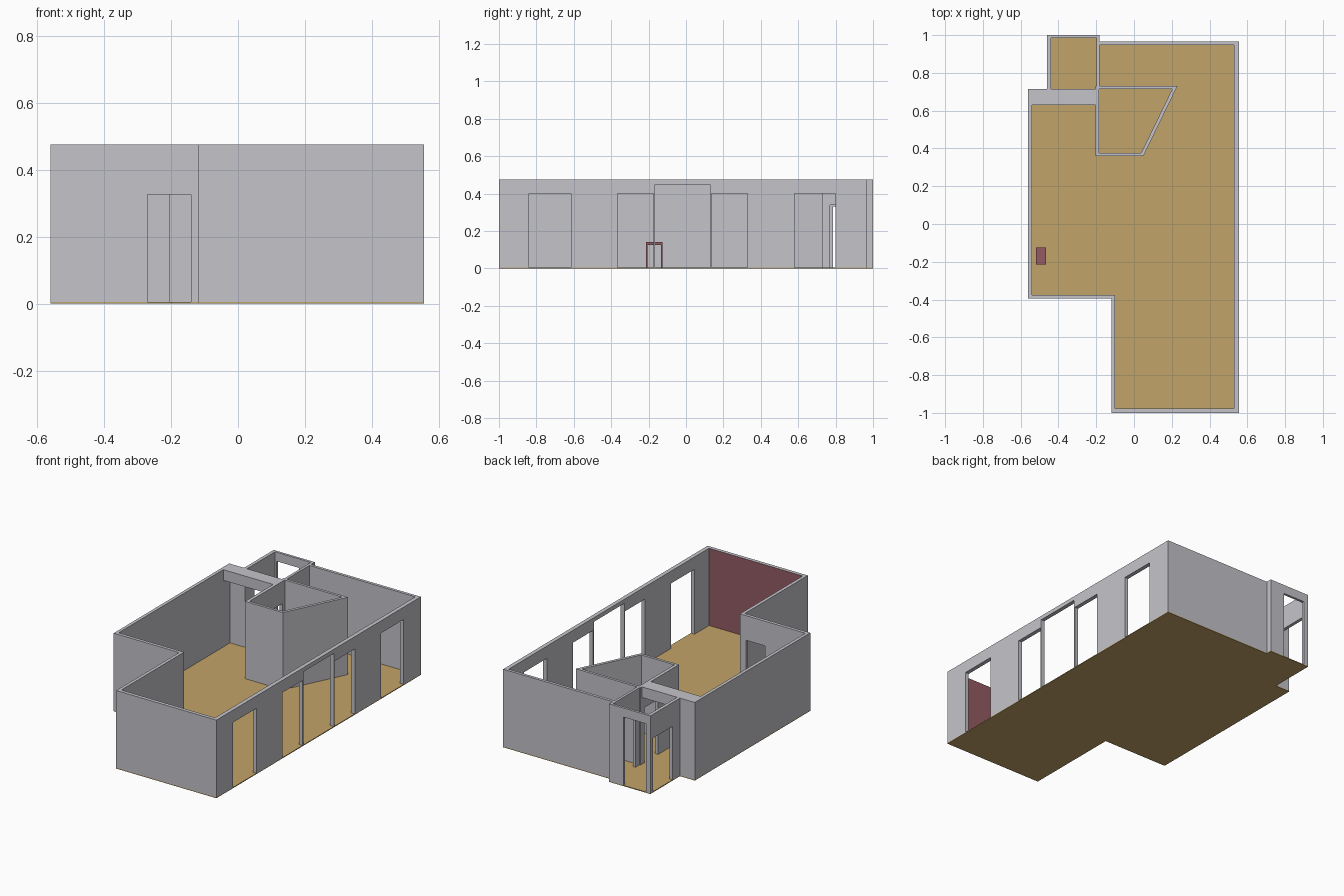
import bpy, bmesh
from mathutils import Vector

if "Cube" in bpy.data.objects:
    bpy.data.objects.remove(bpy.data.objects["Cube"])

FLOOR, TOP = 0.005, 0.475


def material(name, rgb):
    m = bpy.data.materials.new(name)
    m.diffuse_color = (*rgb, 1)
    m.use_nodes = True
    m.node_tree.nodes["Principled BSDF"].inputs["Base Color"].default_value = m.diffuse_color
    return m


GREY = material("wall grey", (0.55, 0.55, 0.59))
TAN = material("floor tan", (0.54, 0.37, 0.14))
RED = material("accent red", (0.29, 0.105, 0.125))


def finish(name, bm, *mats):
    bmesh.ops.remove_doubles(bm, verts=bm.verts, dist=1e-5)
    bmesh.ops.recalc_face_normals(bm, faces=bm.faces)
    me = bpy.data.meshes.new(name)
    bm.to_mesh(me)
    bm.free()
    for m in mats:
        me.materials.append(m)
    ob = bpy.data.objects.new(name, me)
    bpy.context.collection.objects.link(ob)
    return ob


def add_box(bm, x0, x1, y0, y1, z0, z1):
    r = bmesh.ops.create_cube(bm, size=1)
    for v in r["verts"]:
        v.co = Vector(((x0 + x1) / 2 + v.co.x * (x1 - x0),
                       (y0 + y1) / 2 + v.co.y * (y1 - y0),
                       (z0 + z1) / 2 + v.co.z * (z1 - z0)))


def segment(bm, p0, p1, q0, q1, openings=(), caps=False):
    """Wall from outer edge p0-p1 to inner edge q0-q1.
    Openings are (start, end, top) in x or y along the wall."""
    d = (p1 - p0).normalized()
    n = Vector((-d.y, d.x))
    t = (q0 - p0).dot(n)
    axis = 0 if abs(d.x) > abs(d.y) else 1
    stations = [(p0, q0, FLOOR)]
    cuts = []
    for a, b, top in openings:
        u = sorted(((c - p0[axis]) / d[axis] for c in (a, b)))
        cuts.append((u[0], u[1], top))
    for a, b, top in sorted(cuts):
        for u, z in ((a, FLOOR), (a, top), (b, top), (b, FLOOR)):
            p = p0 + d * u
            stations.append((p, p + n * t, z))
    stations += [(p1, q1, FLOOR), (p1, q1, TOP), (p0, q0, TOP)]
    outer = [bm.verts.new((p.x, p.y, z)) for p, q, z in stations]
    inner = [bm.verts.new((q.x, q.y, z)) for p, q, z in stations]
    bm.faces.new(outer)
    inside = bm.faces.new(inner[::-1])
    k = len(stations)
    for i in range(k):
        # mitred ends stay open where neighbouring segments meet
        if i in (k - 3, k - 1) and not caps:
            continue
        j = (i + 1) % k
        bm.faces.new((outer[i], inner[i], inner[j], outer[j]))
    return inside


def inner_outline(pts, thick):
    """Mitred inward offset of a counter-clockwise outline."""
    res = []
    for i, p in enumerate(pts):
        d0 = (p - pts[i - 1]).normalized()
        d1 = (pts[(i + 1) % len(pts)] - p).normalized()
        n0, n1 = Vector((-d0.y, d0.x)), Vector((-d1.y, d1.x))
        a, b = p + n0 * thick[i - 1], p + n1 * thick[i]
        s = (b - a).dot(n1) / d0.dot(n1)
        res.append(a + d0 * s)
    return res


def wall_ring(name, pts, thick, openings, red_segment=None):
    inn = inner_outline(pts, thick)
    bm = bmesh.new()
    for i in range(len(pts)):
        j = (i + 1) % len(pts)
        f = segment(bm, pts[i], pts[j], inn[i], inn[j], openings.get(i, ()))
        if i == red_segment:
            f.material_index = 1
    return finish(name, bm, GREY, RED)


# Outer walls, the inner face of the front wall is the accent colour
plan = [Vector(p) for p in (
    (-0.12, -1), (0.555, -1), (0.555, 0.965), (-0.183, 0.965), (-0.183, 1),
    (-0.46, 1), (-0.46, 0.715), (-0.56, 0.715), (-0.56, -0.395), (-0.12, -0.395))]
wall_ring("outer_walls", plan,
          [0.022, 0.025, 0.018, 0.016, 0.015, 0.02, 0.02, 0.02, 0.02, 0.02],
          {1: [(-0.84, -0.615, 0.40), (-0.365, -0.173, 0.40), (-0.165, 0.129, 0.45),
               (0.135, 0.33, 0.40), (0.58, 0.80, 0.40)],
           4: [(-0.43, -0.28, 0.42)],
           5: [(0.785, 0.975, 0.33)],
           8: [(-0.27, -0.14, 0.325)]}, red_segment=0)

# Slanted inner room with a door on its west side
room = [Vector(p) for p in ((-0.205, 0.36), (0.05, 0.36), (0.23, 0.73), (-0.205, 0.73))]
wall_ring("slanted_room_walls", room, [0.016, 0.018, 0.016, 0.02], {3: [(0.56, 0.69, 0.34)]})

# Partition with doorway between the small back room and the hall
bm = bmesh.new()
segment(bm, Vector((-0.183, 0.73)), Vector((-0.183, 0.95)),
        Vector((-0.199, 0.73)), Vector((-0.199, 0.95)), [(0.77, 0.90, 0.34)], caps=True)
finish("partition_wall", bm, GREY)

# Ceiling beam over the entrance to the small back room
bm = bmesh.new()
add_box(bm, -0.54, -0.2, 0.63, 0.715, 0.41, TOP)
finish("ceiling_beam", bm, GREY)

# Floor slab following the outer plan
bm = bmesh.new()
face = bm.faces.new([bm.verts.new((p.x, p.y, 0)) for p in plan])
up = bmesh.ops.extrude_face_region(bm, geom=[face], use_keep_orig=True)
for v in up["geom"]:
    if isinstance(v, bmesh.types.BMVert):
        v.co.z = FLOOR
finish("floor", bm, TAN)

# Small side table: top and two side panels
bm = bmesh.new()
add_box(bm, -0.52, -0.465, -0.215, -0.125, 0.125, 0.14)
for y in (-0.215, -0.133):
    add_box(bm, -0.52, -0.465, y, y + 0.008, FLOOR, 0.125)
finish("side_table", bm, RED)
